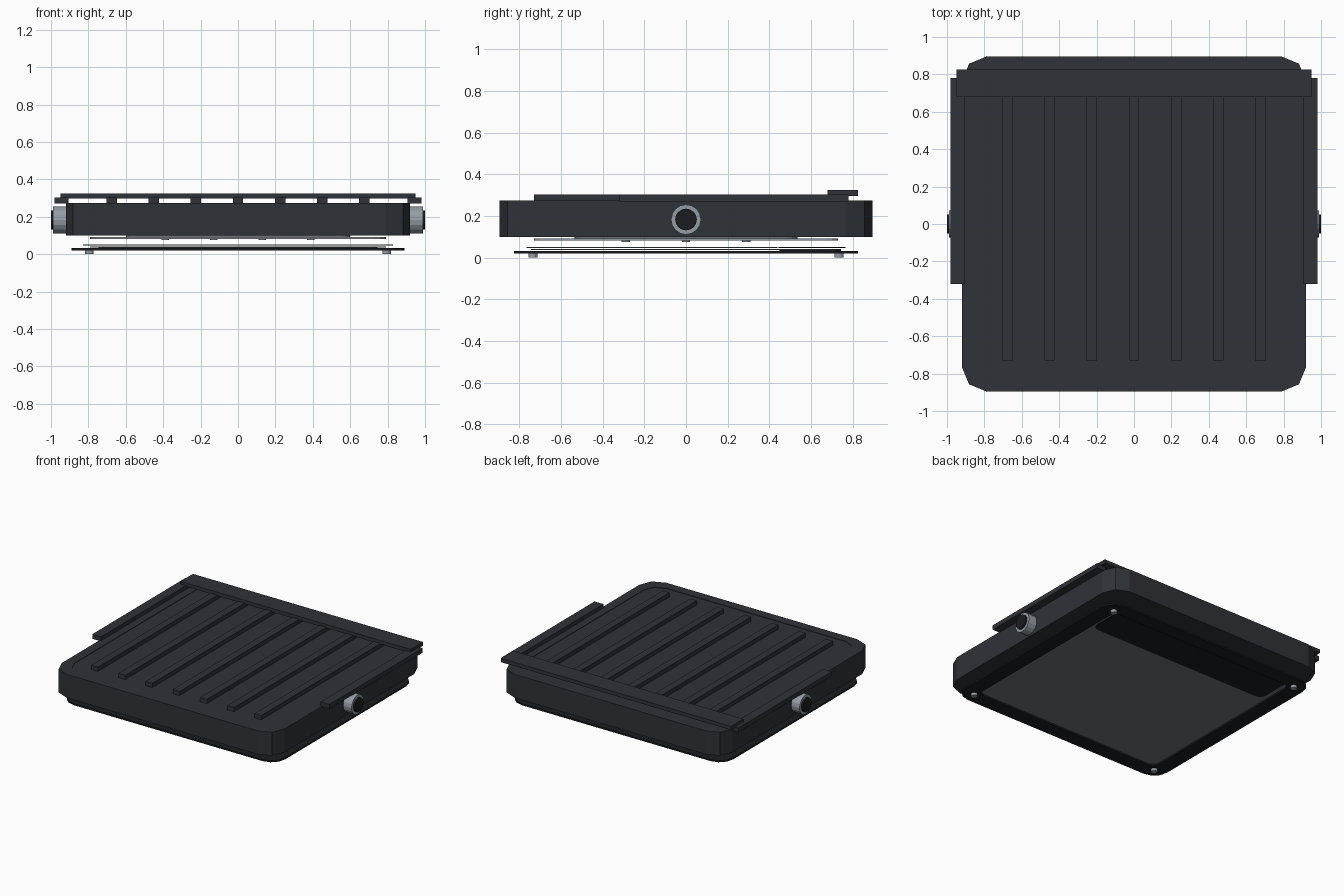
import bpy, bmesh, math
from mathutils import Matrix

if "Cube" in bpy.data.objects:
    bpy.data.objects.remove(bpy.data.objects["Cube"])


def mat(name, c):
    m = bpy.data.materials.new(name)
    m.diffuse_color = (*c, 1)
    m.use_nodes = True
    m.node_tree.nodes["Principled BSDF"].inputs["Base Color"].default_value = m.diffuse_color
    return m


DARK = mat("charcoal", (0.028, 0.032, 0.040))
BLACK = mat("black", (0.010, 0.012, 0.014))
METAL = mat("grey_metal", (0.30, 0.34, 0.38))
GLASS = mat("grey_glass", (0.16, 0.17, 0.18))


def finish(name, bm, material):
    bmesh.ops.recalc_face_normals(bm, faces=bm.faces)
    me = bpy.data.meshes.new(name)
    bm.to_mesh(me)
    bm.free()
    me.materials.append(material)
    ob = bpy.data.objects.new(name, me)
    bpy.context.collection.objects.link(ob)
    return ob


def outline(x0, x1, y0, y1, r, seg):
    pts = []
    corners = [(x1 - r, y1 - r), (x0 + r, y1 - r), (x0 + r, y0 + r), (x1 - r, y0 + r)]
    for q, (cx, cy) in enumerate(corners):
        for i in range(seg + 1):
            a = math.pi / 2 * (q + i / seg)
            pts.append((cx + r * math.cos(a), cy + r * math.sin(a)))
    return pts


def loft(name, rings, material, closed=False):
    """Join stacked outlines [(points, z), ...]; cap the ends or close into a frame."""
    bm = bmesh.new()
    loops = [[bm.verts.new((x, y, z)) for x, y in pts] for pts, z in rings]
    n = len(loops[0])
    pairs = list(zip(loops, loops[1:]))
    if closed:
        pairs.append((loops[-1], loops[0]))
    else:
        bm.faces.new(loops[0])
        bm.faces.new(loops[-1])
    for a, b in pairs:
        for i in range(n):
            j = (i + 1) % n
            bm.faces.new((a[i], a[j], b[j], b[i]))
    return finish(name, bm, material)


def plate(name, x, y0, y1, z0, z1, r, material, seg=3):
    o = outline(-x, x, y0, y1, r, seg)
    return loft(name, [(o, z0), (o, z1)], material)


def box(name, x0, x1, y0, y1, z0, z1, material):
    bm = bmesh.new()
    m = Matrix.Translation(((x0 + x1) / 2, (y0 + y1) / 2, (z0 + z1) / 2))
    bmesh.ops.create_cube(bm, size=1, matrix=m @ Matrix.Diagonal((x1 - x0, y1 - y0, z1 - z0, 1)))
    return finish(name, bm, material)


def cyl(name, r, depth, loc, material, seg=12, along_x=False):
    bm = bmesh.new()
    m = Matrix.Translation(loc)
    if along_x:
        m = m @ Matrix.Rotation(math.pi / 2, 4, 'Y')
    bmesh.ops.create_cone(bm, cap_ends=True, segments=seg, radius1=r, radius2=r, depth=depth, matrix=m)
    return finish(name, bm, material)


# main body with a shallow recessed top
outer = outline(-0.92, 0.92, -0.895, 0.895, 0.13, 2)
inner = outline(-0.85, 0.85, -0.825, 0.825, 0.11, 2)
loft("body", [(outer, 0.10), (outer, 0.275), (inner, 0.275), (inner, 0.271)], DARK)

# ribs, side rails and rear bar
for i in range(7):
    x = (i - 3) * 0.225
    box(f"rib_{i + 1}", x - 0.028, x + 0.028, -0.73, 0.77, 0.265, 0.303, DARK)
for side, s in (("left", -1), ("right", 1)):
    a, b = sorted((s * 0.907, s * 0.98))
    box(f"{side}_rail", a, b, -0.32, 0.78, 0.27, 0.304, DARK)
    # side knobs
    cyl(f"{side}_knob", 0.072, 0.075, (s * 0.9505, 0, 0.183), METAL, 16, True)
    cyl(f"{side}_knob_cap", 0.052, 0.03, (s * 0.985, 0, 0.183), BLACK, 16, True)
box("rear_bar", -0.95, 0.95, 0.68, 0.825, 0.297, 0.325, DARK)

# upper underside panel with studs
plate("spacer", 0.60, -0.535, 0.535, 0.091, 0.10, 0.05, GLASS)
plate("upper_panel", 0.79, -0.73, 0.73, 0.082, 0.092, 0.06, METAL)
for x in (-0.39, -0.13, 0.13, 0.39):
    for y in (-0.29, 0, 0.29):
        cyl("stud", 0.02, 0.008, (x, y, 0.079), METAL)

# glass layers, dark at the back
plate("middle_glass", 0.83, -0.765, 0.44, 0.046, 0.052, 0.06, GLASS)
plate("middle_rear_panel", 0.83, 0.445, 0.765, 0.046, 0.052, 0.06, BLACK)
plate("lower_glass", 0.79, -0.745, 0.745, 0.036, 0.041, 0.06, GLASS)
plate("lower_rear_panel", 0.745, 0.45, 0.745, 0.032, 0.036, 0.05, BLACK)

# bottom frame and feet
fo = outline(-0.89, 0.89, -0.825, 0.825, 0.11, 3)
fi = outline(-0.775, 0.775, -0.715, 0.715, 0.05, 3)
loft("bottom_frame", [(fo, 0.020), (fo, 0.032), (fi, 0.032), (fi, 0.020)], BLACK, closed=True)
for x in (-0.795, 0.795):
    for y in (-0.735, 0.735):
        cyl("foot", 0.022, 0.02, (x, y, 0.01), METAL)
